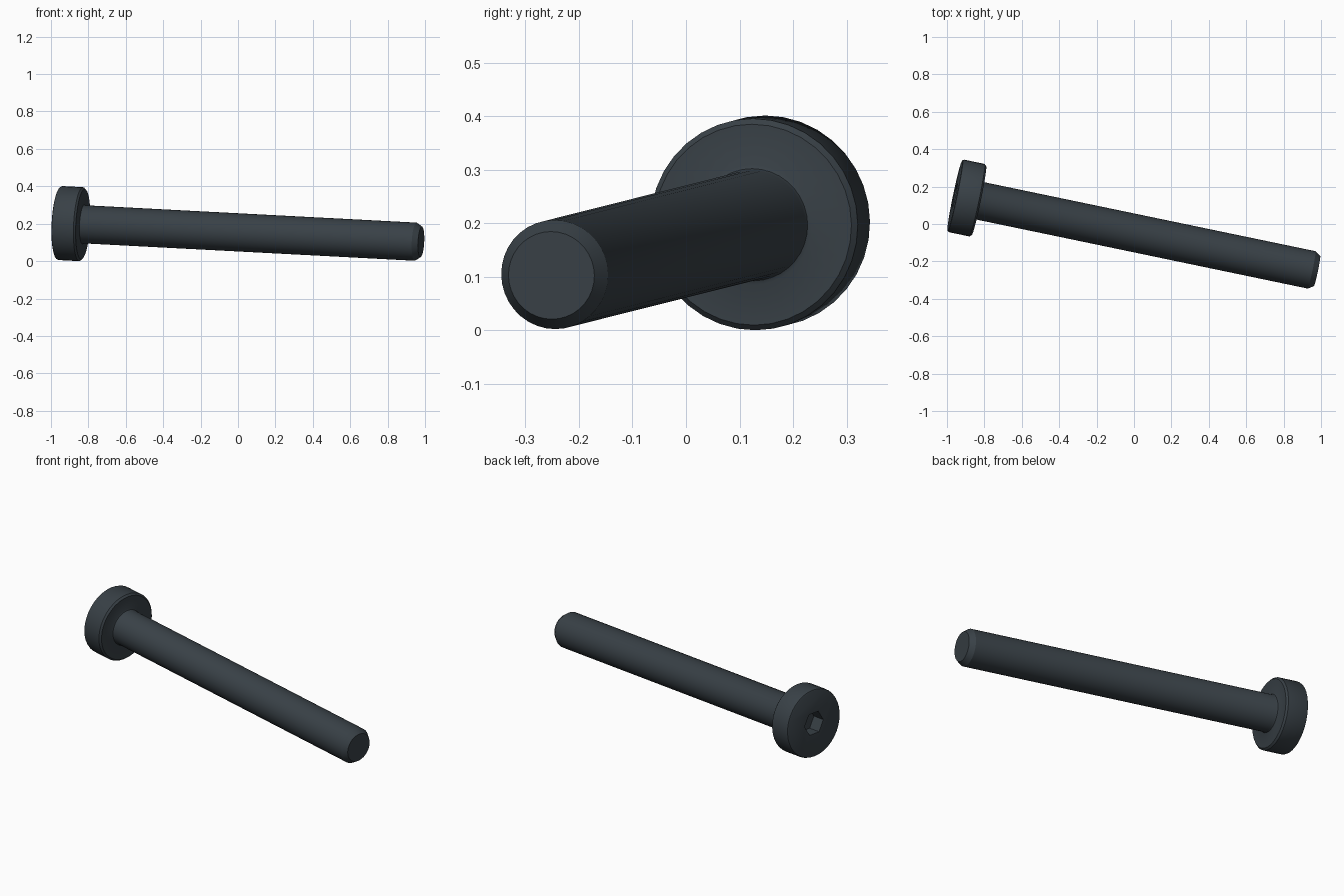
import bpy, bmesh
from math import cos, sin, tau, radians
from mathutils import Vector, Matrix

if "Cube" in bpy.data.objects:
    bpy.data.objects.remove(bpy.data.objects["Cube"], do_unlink=True)

# Material
steel = bpy.data.materials.new("dark slate steel")
steel.use_nodes = True
color = (0.040, 0.052, 0.062, 1)
steel.diffuse_color = color
steel.node_tree.nodes["Principled BSDF"].inputs["Base Color"].default_value = color

# Bolt axis, from the outer head face to the tip
head_end = Vector((-0.958, 0.152, 0.204))
tip_end = Vector((0.979, -0.2515, 0.1025))
axis = tip_end - head_end
length = axis.length
place = Matrix.Translation(head_end) @ axis.to_track_quat('Z', 'Y').to_matrix().to_4x4()


def lathe(name, profile, sides, turn=0.0):
    """Closed solid of revolution from (radius, distance along axis) pairs."""
    bm = bmesh.new()
    rings = [[bm.verts.new((r * cos(tau * i / sides + turn), r * sin(tau * i / sides + turn), d))
              for i in range(sides)] for r, d in profile]
    for a, b in zip(rings, rings[1:]):
        for i in range(sides):
            j = (i + 1) % sides
            bm.faces.new((a[i], a[j], b[j], b[i]))
    bm.faces.new(rings[0])
    bm.faces.new(rings[-1])
    bmesh.ops.recalc_face_normals(bm, faces=bm.faces)
    mesh = bpy.data.meshes.new(name)
    bm.to_mesh(mesh)
    bm.free()
    mesh.materials.append(steel)
    obj = bpy.data.objects.new(name, mesh)
    obj.matrix_world = place
    bpy.context.collection.objects.link(obj)
    return obj


# Head, under-head fillet, shank and chamfered tip as one turned profile
head_r, head_h, shank_r, edge, fillet = 0.198, 0.132, 0.102, 0.010, 0.010
profile = [(head_r - edge, 0), (head_r - edge * 0.3, edge * 0.3), (head_r, edge),
           (head_r, head_h - edge), (head_r - edge, head_h),
           (shank_r + fillet, head_h), (shank_r + fillet * 0.3, head_h + fillet * 0.3),
           (shank_r, head_h + fillet), (shank_r, length - 0.03), (0.082, length)]
bolt = lathe("bolt", profile, 36)

# Hexagonal key socket in the head
cutter = lathe("socket_cutter", [(0.07, -0.05), (0.07, 0.075)], 6)
cutter.hide_render = True
cut = bolt.modifiers.new("hex_socket", 'BOOLEAN')
cut.object = cutter
cut.solver = 'EXACT'
bpy.context.view_layer.update()
bpy.ops.object.select_all(action='DESELECT')
bpy.context.view_layer.objects.active = bolt
bolt.select_set(True)
bpy.ops.object.modifier_apply(modifier=cut.name)
bpy.data.objects.remove(cutter, do_unlink=True)
bpy.ops.object.shade_smooth_by_angle(angle=radians(30))
